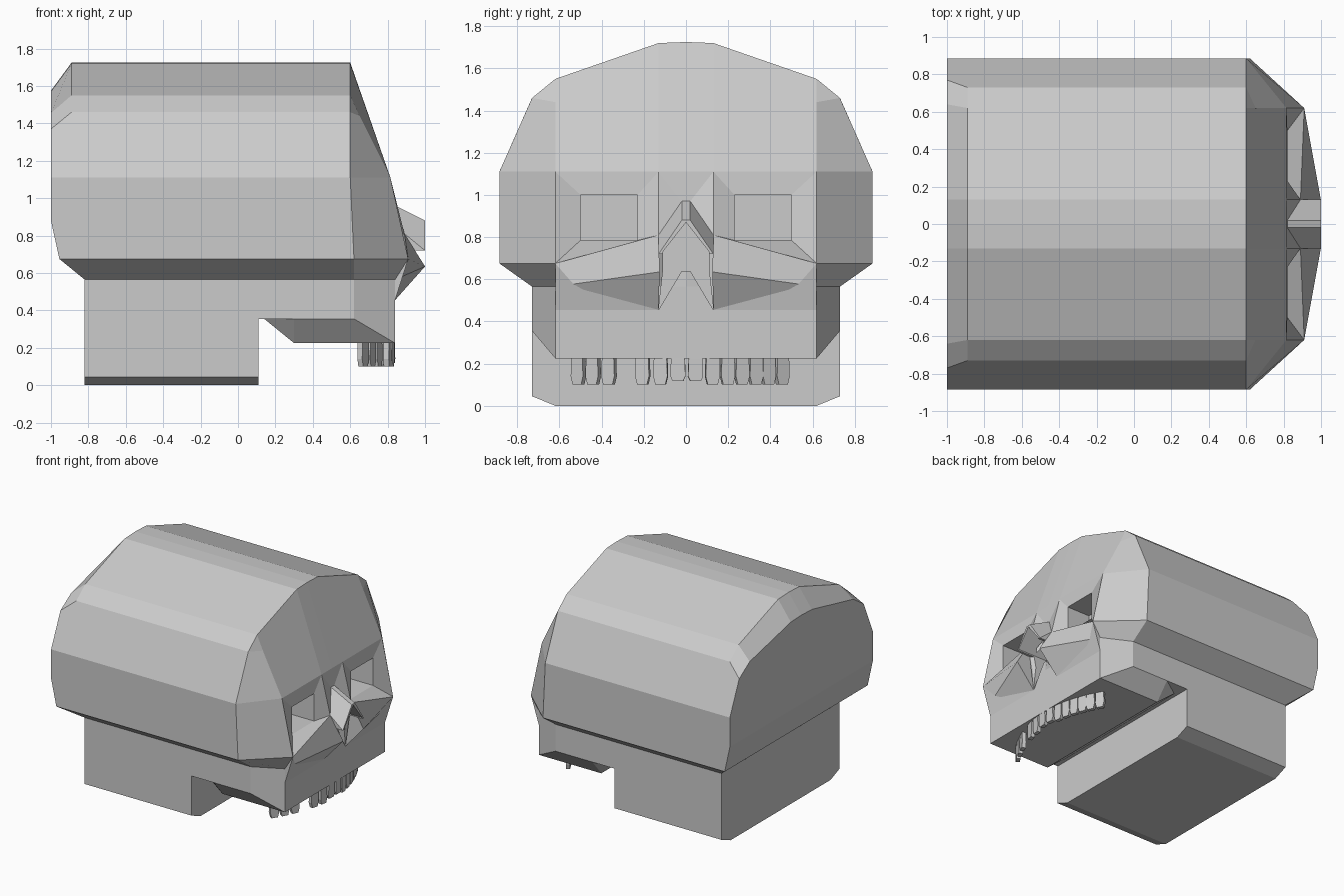
import bpy, bmesh, math
from mathutils import Matrix, Vector

if "Cube" in bpy.data.objects:
    bpy.data.objects.remove(bpy.data.objects["Cube"])

bone = bpy.data.materials.new("bone_grey")
bone.diffuse_color = (0.6, 0.6, 0.6, 1)
bone.use_nodes = True
bone.node_tree.nodes["Principled BSDF"].inputs["Base Color"].default_value = bone.diffuse_color


def finish(name, bm):
    bmesh.ops.recalc_face_normals(bm, faces=bm.faces[:])
    me = bpy.data.meshes.new(name)
    bm.to_mesh(me)
    bm.free()
    me.materials.append(bone)
    ob = bpy.data.objects.new(name, me)
    bpy.context.collection.objects.link(ob)
    return ob


def mirrored(name, points, faces):
    """Build the +y half from named points, then mirror it across y = 0."""
    bm = bmesh.new()
    verts = {}
    for face in faces:
        loop = []
        for key in face.split():
            if key not in verts:
                verts[key] = bm.verts.new(points[key])
            loop.append(verts[key])
        bm.faces.new(loop)
    bmesh.ops.mirror(bm, geom=bm.verts[:] + bm.edges[:] + bm.faces[:],
                     matrix=Matrix.Identity(4), merge_dist=0.0005, axis='Y')
    return finish(name, bm)


# Shared points: a = rear rim, b = back, f = front rim, g = brow,
# h = cheek top, k = cheek base, n/t/w/z = nose, c/m = cheekbone
arch = [(0, 1.725), (.13, 1.72), (.62, 1.55), (.73, 1.46)]
P = {f"a{i}": (-.89, y, z) for i, (y, z) in enumerate(arch)}
P.update({f"f{i}": (.6, y, z) for i, (y, z) in enumerate(arch)})
P.update(
    f4=(.6, .885, 1.11), f5=(.62, .885, .675), f6=(.62, .73, .565),
    b0=(-1, 0, 1.575), b1=(-1, .13, 1.57), b2=(-1, .64, 1.455), b3=(-1, .77, 1.37),
    b4=(-1, .885, 1.11), b5=(-1, .885, .88), b6=(-.955, .885, .675),
    b7=(-.82, .73, .565), b8=(-.82, 0, .565), b9=(-.955, 0, .675), b10=(-1, 0, .88),
    g0=(.815, 0, 1.11), g1=(.815, .13, 1.11), g2=(.815, .62, 1.11), g3=(.65, .62, 1.44),
    h1=(.89, .13, .81), h2=(.91, .62, .675),
    k0=(.84, 0, .565), k1=(.84, .13, .565), k2=(.84, .62, .565),
    n0=(.82, 0, .97), n1=(.82, .02, .97), t0=(1, 0, .88), t1=(1, .02, .88),
    w0=(1, 0, .72), w1=(1, .13, .72), z0=(.82, 0, .72), z1=(.82, .13, .72),
    c1=(1, .125, .635), m1=(.84, .13, .455), m2=(.84, .62, .455),
)
# Eye socket: rim e and floor d
for i, (y, z) in enumerate([(.23, 1.0), (.5, 1.0), (.5, .785), (.23, .785)]):
    P[f"e{i}"] = (.82, y, z)
    P[f"d{i}"] = (.62, y, z)

shell = ["a0 a1 f1 f0", "a1 a2 f2 f1", "a2 a3 f3 f2", "a3 b3 b4 f4 f3",
         "b4 b5 b6 f5 f4", "b6 b7 f6 f5", "a0 a1 b1 b0", "a1 a2 b2 b1",
         "a2 a3 b3 b2", "b0 b1 b2 b3 b4 b5 b10", "b5 b6 b9 b10", "b6 b7 b8 b9",
         "b7 b8 k0 k1 k2 f6"]
face = ["f0 f1 g1 g0", "f1 f2 g3 g2 g1", "f2 f3 g3", "f3 f4 g2 g3", "f4 f5 h2 g2",
        "f5 f6 k2 h2", "g0 g1 n1 n0", "g1 h1 n1", "n0 n1 h1 k1 k0", "h1 h2 k2 k1"]
socket = ["d0 d1 d2 d3"]
rim = ["g1", "g2", "h2", "h1"]
for i in range(4):
    j = (i + 1) % 4
    socket += [f"{rim[i]} {rim[j]} e{j} e{i}", f"e{i} e{j} d{j} d{i}"]
cranium = mirrored("cranium", P, shell + face + socket)

# Cheekbones and nose bridge
mirrored("cheekbones", P, ["h2 h1 c1 k2", "k2 c1 m1 m2", "h1 m1 c1", "h2 k2 m2",
                           "h1 h2 m2 m1"])
nose = mirrored("nose_bridge", P, ["n0 n1 t1 t0", "n1 h1 w1 t1", "t0 t1 w1 w0",
                                   "w0 w1 z1 z0", "h1 z1 w1", "n0 n1 h1 z1 z0"])

# Upper jaw, tapered under its sides and back
J = dict(r0=(.1, 0, .565), r1=(.1, .73, .565), r2=(.62, .73, .565), r3=(.84, .62, .565),
         r4=(.84, 0, .565), s0=(.1, 0, .355), s1=(.1, .73, .355), s2=(.3, .73, .355),
         s3=(.62, .73, .355), s4=(.14, .62, .355), s5=(.14, 0, .355),
         u0=(.3, 0, .225), u1=(.3, .62, .225), u2=(.84, .62, .225), u3=(.84, 0, .225))
jaw = mirrored("upper_jaw", J, ["r0 r1 r2 r3 r4", "r0 r1 s1 s0", "r1 r2 s3 s2 s1",
                                "r2 r3 u2 s3", "r3 r4 u3 u2", "s2 s3 u2 u1", "s2 u1 s4",
                                "s0 s1 s2 s4 s5", "s4 u1 u0 s5", "u0 u1 u2 u3"])


def prism(name, outline, x0, x1):
    """Extrude a y-z outline along x."""
    bm = bmesh.new()
    base = bm.faces.new([bm.verts.new((x0, y, z)) for y, z in outline])
    ext = bmesh.ops.extrude_face_region(bm, geom=[base])["geom"]
    bmesh.ops.translate(bm, vec=(x1 - x0, 0, 0),
                        verts=[v for v in ext if isinstance(v, bmesh.types.BMVert)])
    return finish(name, bm)


# Skull base block
half = [(.62, 0.005), (.73, .045), (.73, .575)]
half[0] = (.62, 0)
prism("skull_base", half + [(-y, z) for y, z in reversed(half)], -.82, .11)

# Nose cavity, leaving a small spine at the bottom
half = [(.02, .64), (.13, .455), (.11, .635), (.11, .73)]
cutter = prism("nose_cavity_cutter",
               half + [(0, .87)] + [(-y, z) for y, z in reversed(half)], .72, 1.1)
cutter.hide_render = True
cutter.hide_viewport = True
for ob in (cranium, nose, jaw):
    mod = ob.modifiers.new("cavity", 'BOOLEAN')
    mod.operation = 'DIFFERENCE'
    mod.solver = 'EXACT'
    mod.object = cutter

# Teeth along a curved row, with one missing
for i, y in enumerate([-.51, -.44, -.365, -.205, -.12, -.038,
                       .045, .125, .197, .265, .33, .39, .455]):
    x = .825 - .6 * y * y
    front = abs(y) < .06
    w, low = (.036, .118) if front else (.034, .1)
    tooth = prism("tooth", [(-w * .9, .23), (-w, .14), (-w * .7, low), (w * .7, low),
                            (w, .14), (w * .9, .23)], -.015, .015)
    tooth.location = (x, y, 0)
    tooth.rotation_euler.z = math.atan(1.2 * y)
